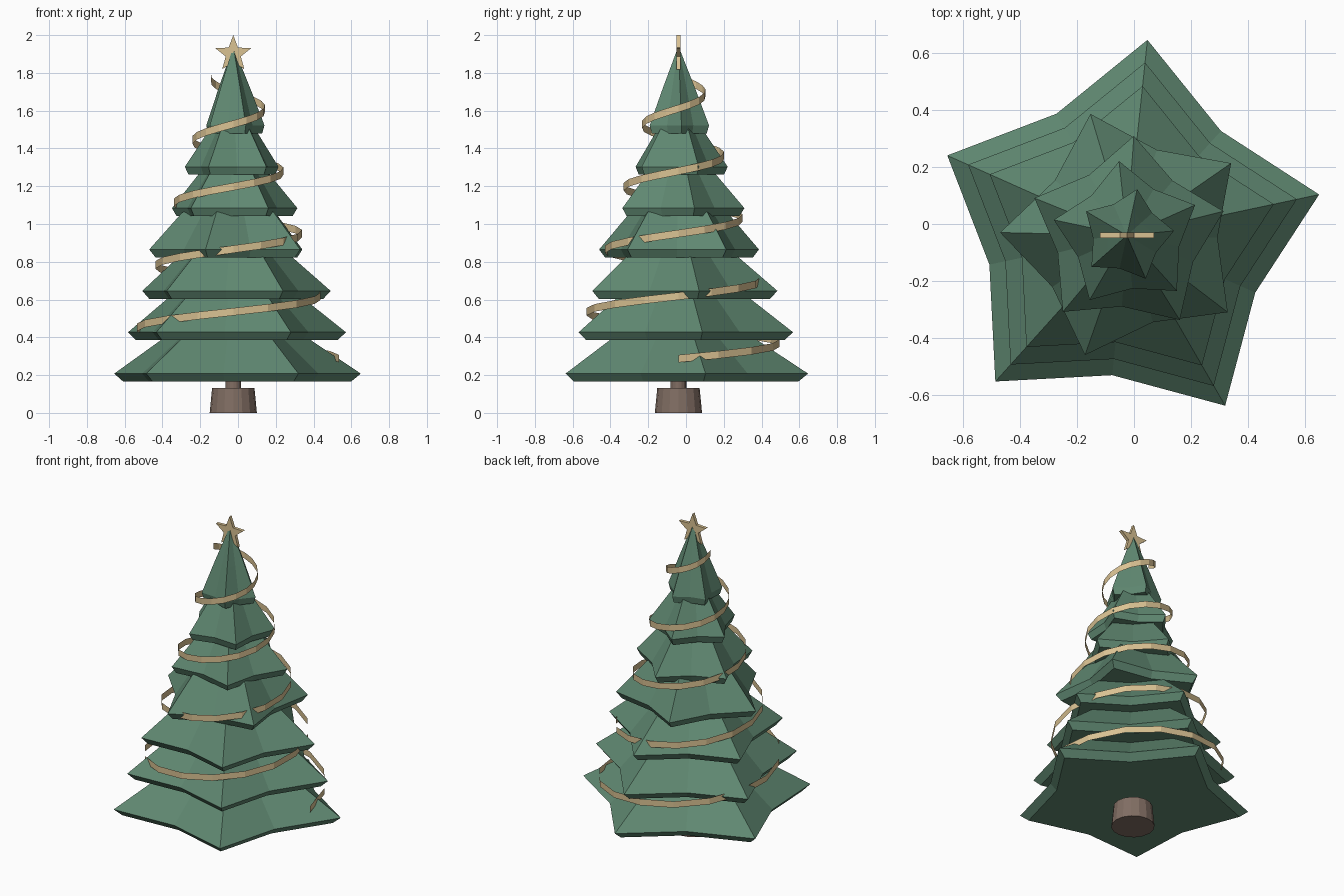
import bpy, bmesh
from math import cos, sin, pi, radians

if "Cube" in bpy.data.objects:
    bpy.data.objects.remove(bpy.data.objects["Cube"])

CX, CY = -0.025, -0.04  # trunk axis


def material(name, rgb):
    m = bpy.data.materials.new(name)
    m.diffuse_color = (*rgb, 1)
    m.use_nodes = True
    m.node_tree.nodes["Principled BSDF"].inputs["Base Color"].default_value = m.diffuse_color
    return m


GREEN = material("needle green", (0.115, 0.245, 0.165))
GOLD = material("pale gold", (0.70, 0.54, 0.29))
BROWN = material("bark brown", (0.22, 0.155, 0.125))


def make_object(name, bm, mat, closed=True):
    if closed:
        bmesh.ops.recalc_face_normals(bm, faces=bm.faces)
    me = bpy.data.meshes.new(name)
    bm.to_mesh(me)
    bm.free()
    me.materials.append(mat)
    ob = bpy.data.objects.new(name, me)
    bpy.context.collection.objects.link(ob)
    return ob


def star(radius, inner, start):
    return [((radius if i % 2 == 0 else radius * inner) * cos(start + i * pi / 5),
             (radius if i % 2 == 0 else radius * inner) * sin(start + i * pi / 5))
            for i in range(10)]


def bridge(bm, a, b):
    n = len(a)
    for i in range(n):
        j = (i + 1) % n
        bm.faces.new((a[i], a[j], b[j], b[i]))


# Branch tiers: star-shaped skirts with an undercut rim and concave slope
def tier(name, radius, rim_z, angle, mid):
    bm = bmesh.new()
    rings = []
    for scale, dz in ((0.925, -0.042), (1, 0), (mid, 0.19)):
        rings.append([bm.verts.new((CX + x, CY + y, rim_z + dz))
                      for x, y in star(radius * scale, 0.715, radians(angle))])
    bm.faces.new(rings[0])
    bridge(bm, rings[0], rings[1])
    bridge(bm, rings[1], rings[2])
    tip = bm.verts.new((CX, CY, rim_z + 0.42))
    for i in range(10):
        bm.faces.new((rings[2][i], rings[2][(i + 1) % 10], tip))
    make_object(name, bm, GREEN)


TIERS = [(0.69, 12, 0.58), (0.61, 12, 0.6), (0.527, 12, 0.58), (0.445, 34.7, 0.62),
         (0.35, 14, 0.54), (0.262, 24, 0.51), (0.166, 5.5, 0.56)]
for k, (r, ang, mid) in enumerate(TIERS):
    tier(f"branch_tier_{k + 1}", r, 0.208 + 0.219 * k, ang, mid)


# Trunk and tapered base
def cone(name, r1, r2, z1, z2):
    bm = bmesh.new()
    bmesh.ops.create_cone(bm, cap_ends=True, segments=16, radius1=r1, radius2=r2, depth=z2 - z1)
    bmesh.ops.translate(bm, verts=bm.verts, vec=(CX, CY, (z1 + z2) / 2))
    make_object(name, bm, BROWN)


cone("base", 0.125, 0.112, 0, 0.133)
cone("trunk", 0.042, 0.042, 0.13, 0.19)

# Ribbon: thin vertical band spiralling up 4.5 turns
bm = bmesh.new()
steps, turns, half = 72, 4.5, 0.02
prev = None
for i in range(steps + 1):
    t = i / steps
    a = t * turns * 2 * pi
    r = 0.56 + (0.118 - 0.56) * t
    z = 0.287 + 1.49 * t
    x, y = CX + r * cos(a), CY + r * sin(a)
    pair = (bm.verts.new((x, y, z - half)), bm.verts.new((x, y, z + half)))
    if prev:
        bm.faces.new((prev[0], pair[0], pair[1], prev[1]))
    prev = pair
make_object("ribbon", bm, GOLD, closed=False)

# Star topper: flat extruded five-point star
bm = bmesh.new()
front, back = ([bm.verts.new((CX + x, CY + d, 1.9 + z)) for x, z in star(0.1, 0.42, pi / 2)]
               for d in (-0.01, 0.01))
bm.faces.new(front)
bm.faces.new(back)
bridge(bm, front, back)
make_object("star_topper", bm, GOLD)
